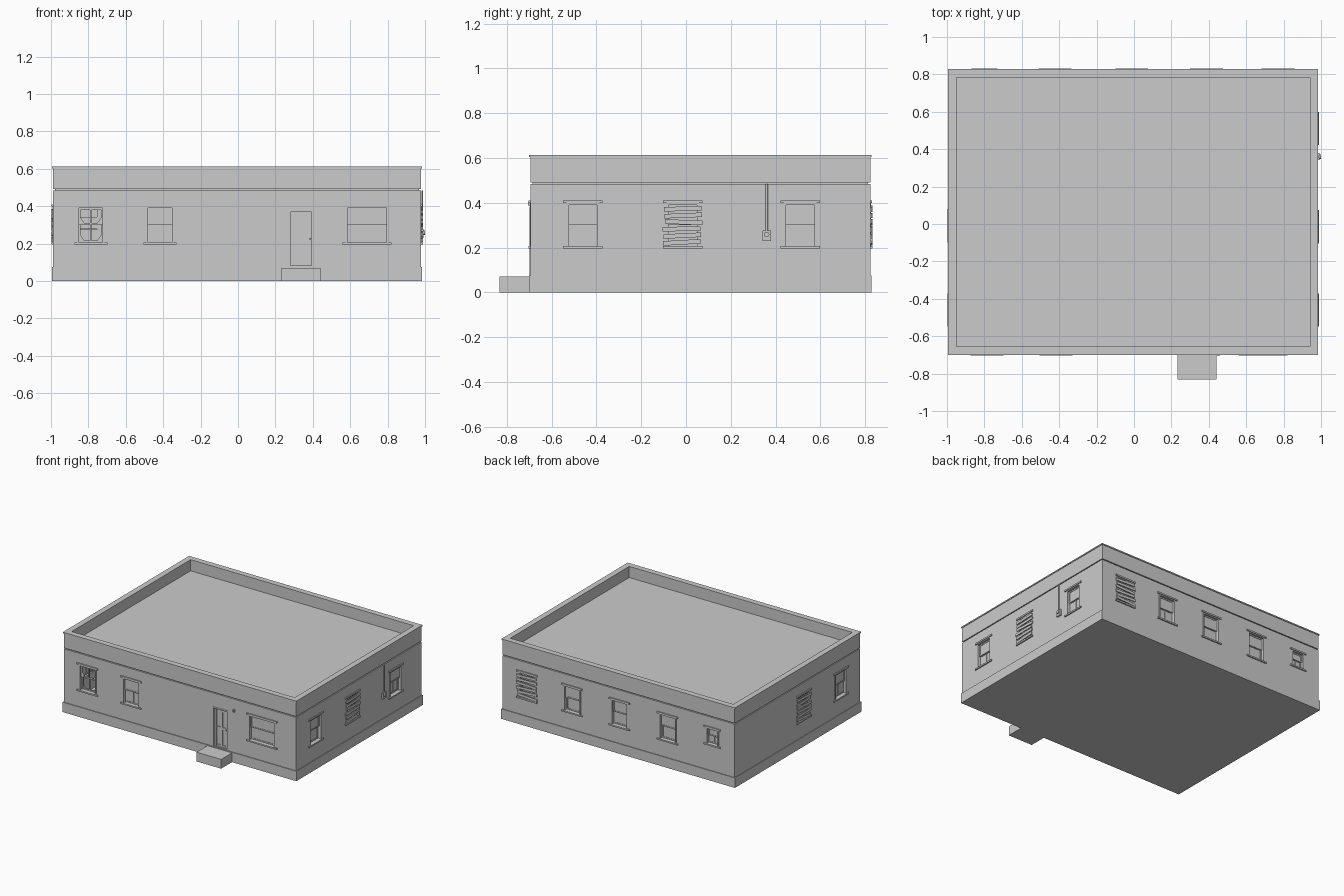
import bpy, bmesh, math, random
from mathutils import Vector, Matrix

if "Cube" in bpy.data.objects:
    bpy.data.objects.remove(bpy.data.objects["Cube"])
random.seed(4)

X0, X1, Y0, Y1 = -0.989, 0.979, -0.695, 0.823   # wall faces
# side -> wall plane mapping (u along wall, d outward, z up)
SIDES = {
    'front': lambda u, d, z: (u, Y0 - d, z),
    'back':  lambda u, d, z: (u, Y1 + d, z),
    'left':  lambda u, d, z: (X0 - d, u, z),
    'right': lambda u, d, z: (X1 + d, u, z),
}


def world(u, d, z):
    return (u, d, z)


def box(bm, f, u0, u1, d0, d1, z0, z1, tilt=0.0):
    """Box given by bounds in a side's wall frame, optionally tilted in the wall plane."""
    c = Vector(((u0 + u1) / 2, (d0 + d1) / 2, (z0 + z1) / 2))
    rot = Matrix.Rotation(tilt, 3, 'Y')
    for v in bmesh.ops.create_cube(bm, size=1)['verts']:
        p = Vector((v.co.x * (u1 - u0), v.co.y * (d1 - d0), v.co.z * (z1 - z0)))
        v.co = f(*(c + rot @ p))


def cyl(bm, f, p, q, r, n=12):
    """Cylinder between two points of a wall frame."""
    a, b = Vector(f(*p)), Vector(f(*q))
    m = Matrix.Translation((a + b) / 2) @ (b - a).to_track_quat('Z', 'Y').to_matrix().to_4x4()
    bmesh.ops.create_cone(bm, cap_ends=True, segments=n, radius1=r, radius2=r,
                          depth=(b - a).length, matrix=m)


def finish(bm, name):
    bmesh.ops.recalc_face_normals(bm, faces=bm.faces)
    me = bpy.data.meshes.new(name)
    bm.to_mesh(me)
    bm.free()
    ob = bpy.data.objects.new(name, me)
    bpy.context.collection.objects.link(ob)
    return ob


def block(name, *b, f=world):
    bm = bmesh.new()
    box(bm, f, *b)
    return finish(bm, name)


def ring(name, grow, t, z0, z1):
    """Rectangular ring of four mitre-free walls around the roof."""
    bm = bmesh.new()
    x0, x1, y0, y1 = X0 - grow, X1 + grow, Y0 - grow, Y1 + grow
    vs = []
    for z in (z0, z1):
        for i in (0, t):
            vs.append([bm.verts.new(c) for c in ((x0+i, y0+i, z), (x1-i, y0+i, z),
                                                 (x1-i, y1-i, z), (x0+i, y1-i, z))])
    ob, ib, ot, it = vs
    for a, b in ((ob, ot), (ot, it), (it, ib), (ib, ob)):
        for i in range(4):
            j = (i + 1) % 4
            bm.faces.new((a[i], a[j], b[j], b[i]))
    return finish(bm, name)


# window list: side, centre, opening width, z range, kind
WINDOWS = [
    ('front', -0.787, 0.146, 0.205, 0.40, 'broken'),
    ('front', -0.417, 0.146, 0.205, 0.40, 'lower'),
    ('front', 0.69, 0.23, 0.205, 0.40, 'wide'),
    ('right', -0.46, 0.146, 0.205, 0.40, 'lower'),
    ('right', -0.015, 0.146, 0.205, 0.40, 'boarded'),
    ('right', 0.51, 0.146, 0.205, 0.40, 'lower'),
    ('back', 0.77, 0.146, 0.205, 0.40, 'boarded'),
    ('back', 0.388, 0.146, 0.205, 0.40, 'lower'),
    ('back', -0.012, 0.146, 0.205, 0.40, 'plain'),
    ('back', -0.422, 0.146, 0.205, 0.40, 'plain'),
    ('back', -0.80, 0.11, 0.275, 0.40, 'lower'),
    ('left', -0.01, 0.146, 0.205, 0.40, 'boarded'),
    ('left', -0.46, 0.146, 0.205, 0.40, 'lower'),
]
DOOR = (0.272, 0.404, 0.076, 0.38)

# main masonry
block('plinth', X0 - .006, X1 + .006, Y0 - .006, Y1 + .006, 0, 0.076)
walls = block('walls', X0, X1, Y0, Y1, 0.076, 0.484)
room = block('room_cutter', X0 + .04, X1 - .04, Y0 + .04, Y1 - .04, 0.08, 0.48)
block('shadow_groove', X0 + .01, X1 - .01, Y0 + .01, Y1 - .01, 0.484, 0.492)
block('roof', X0 + .02, X1 - .02, Y0 + .02, Y1 - .02, 0.488, 0.525)
ring('parapet', 0.0, 0.037, 0.491, 0.604)
ring('parapet_cap', 0.005, 0.044, 0.603, 0.612)
block('door_step', 0.232, 0.44, -0.832, Y0, 0, 0.071)

# openings cut through the walls
bm = bmesh.new()
for s, c, w, z0, z1, k in WINDOWS:
    box(bm, SIDES[s], c - w / 2, c + w / 2, -0.06, 0.03, z0, z1)
box(bm, SIDES['front'], DOOR[0], DOOR[1], -0.06, 0.03, 0.082, DOOR[3])
holes = finish(bm, 'opening_cutter')
for cutter in (room, holes):
    m = walls.modifiers.new('cut', 'BOOLEAN')
    m.operation, m.object, m.solver = 'DIFFERENCE', cutter, 'EXACT'
    cutter.hide_render = True
    cutter.hide_set(True)

# window joinery
trim, sash, glass, boards = (bmesh.new() for _ in range(4))
for s, c, w, z0, z1, kind in WINDOWS:
    f, h = SIDES[s], w / 2
    zm = (z0 + z1) / 2 - 0.002
    # lintel and sill
    box(trim, f, c - h - .015, c + h + .015, -.01, .008, z1 - .002, z1 + .010)
    box(trim, f, c - h - .015, c + h + .015, -.02, .009, z0 - .009, z0 + .002)
    # outer frame
    for e in (-1, 1):
        a, b = sorted((c + e * h, c + e * (h - .010)))
        box(trim, f, a, b, -.035, .002, z0, z1)
    box(trim, f, c - h, c + h, -.035, .002, z1 - .010, z1)
    # upper and lower sashes, the lower one set further in
    i = h - .010
    for lo, hi, d in ((zm, z1 - .010, -.012), (z0 + .002, zm + .008, -.022)):
        for e in (-1, 1):
            a, b = sorted((c + e * i, c + e * (i - .009)))
            box(sash, f, a, b, d - .008, d, lo, hi)
        box(sash, f, c - i, c + i, d - .008, d, lo, lo + .009)
        box(sash, f, c - i, c + i, d - .008, d, hi - .009, hi)
        upper = d > -.02
        if kind == 'broken' or (kind == 'lower' and not upper) or (kind == 'wide' and upper):
            box(sash, f, c - .004, c + .004, d - .008, d, lo, hi)
        if kind != 'broken':
            box(glass, f, c - i, c + i, d - .005, d - .003, lo, hi)
        else:
            # glass shards left in the corners
            for e in (-1, 1):
                x = c + e * (i - .008)
                pts = [(x, lo + .008), (x - e * .022, lo + .008), (x, lo + .04)]
                glass.faces.new([glass.verts.new(f(u, d - .004, z)) for u, z in pts])
    # nailed boards
    if kind == 'boarded':
        for n in range(6):
            z = z0 + .018 + n * .030
            k = random.uniform(-.012, .012)
            box(boards, f, c - .084 + k / 2, c + .084 + k / 2, .002, .009,
                z - .010, z + .010, random.uniform(-.07, .07))
finish(trim, 'window_trim')
finish(sash, 'window_sashes')
finish(glass, 'window_glass')
finish(boards, 'window_boards')

# door with frame, panels and knob
F = SIDES['front']
bm = bmesh.new()
a, b, z0, z1 = DOOR
for u in (a, b - .010):
    box(bm, F, u, u + .010, -.03, .003, z0, z1)
box(bm, F, a, b, -.03, .003, z1 - .010, z1)
finish(bm, 'door_frame')
bm = bmesh.new()
box(bm, F, a + .010, b - .010, -.03, -.018, z0, z1 - .01)
m = (a + b) / 2
for u0, u1 in ((a + .012, a + .026), (m - .007, m + .007), (b - .026, b - .012)):
    box(bm, F, u0, u1, -.02, -.012, z0 + .002, z1 - .012)
for z in (z0 + .002, 0.215, z1 - .03):
    box(bm, F, a + .012, b - .012, -.02, -.0125, z, z + .018)
finish(bm, 'door')
bm = bmesh.new()
cyl(bm, F, (b - .018, -.013, .225), (b - .018, .002, .225), .005)
finish(bm, 'door_knob')

# small lamp beside the door
bm = bmesh.new()
box(bm, F, .442, .460, -.002, .004, .383, .406)
box(bm, F, .446, .456, .003, .010, .387, .400)
finish(bm, 'door_lamp')

# electric meter and conduit on the right side
R = SIDES['right']
bm = bmesh.new()
cyl(bm, R, (.36, .006, .27), (.36, .006, .484), .005)
finish(bm, 'conduit')
bm = bmesh.new()
box(bm, R, .341, .379, -.002, .012, .230, .277)
cyl(bm, R, (.36, .010, .258), (.36, .021, .258), .012, 16)
finish(bm, 'meter_box')
